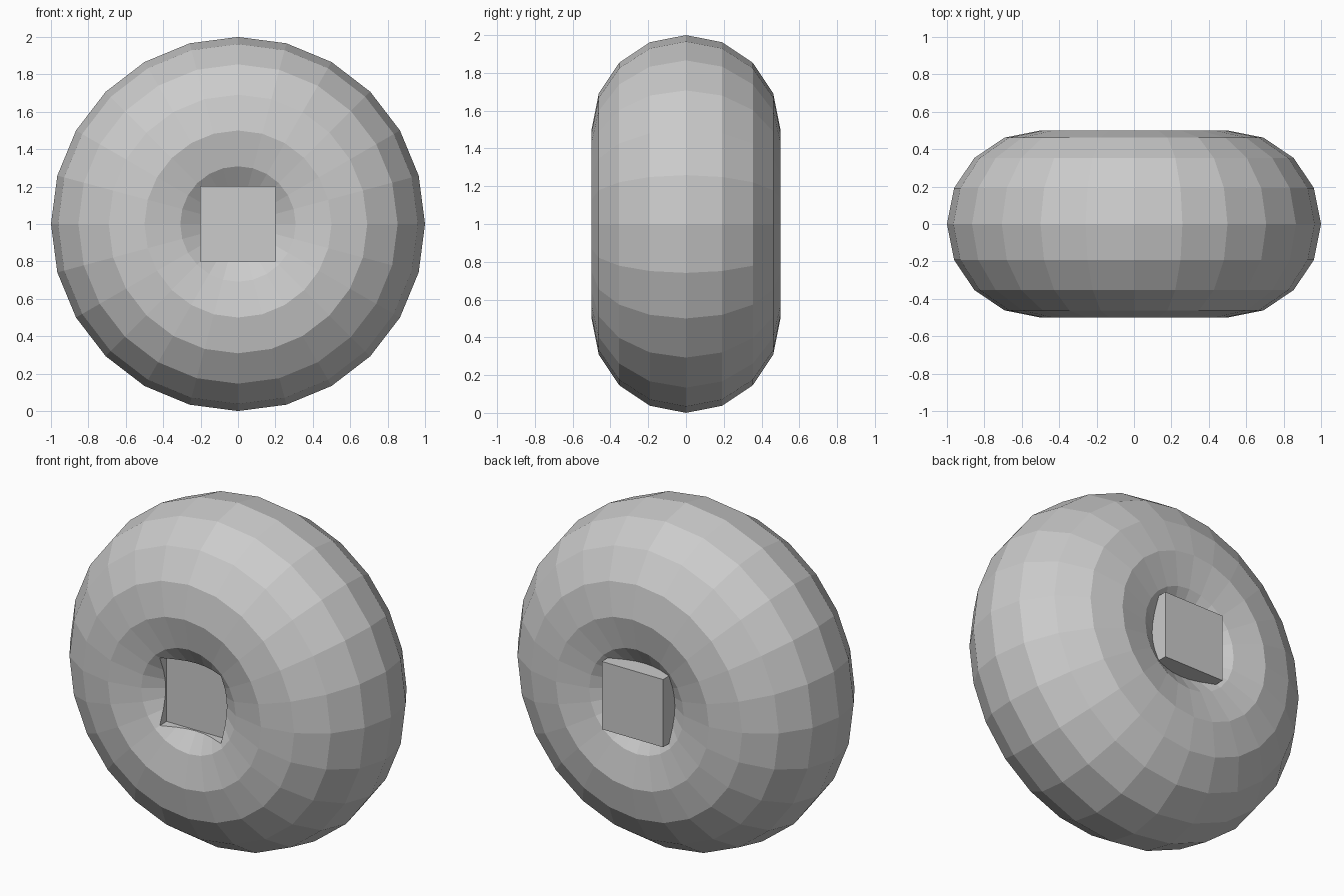
import bpy, bmesh
from math import pi

if "Cube" in bpy.data.objects:
    bpy.data.objects.remove(bpy.data.objects["Cube"])

def box(name, y0, y1):
    bpy.ops.mesh.primitive_cube_add(size=1, location=(0, (y0 + y1) / 2, 1))
    ob = bpy.context.object
    ob.name = name
    ob.scale = (0.4, y1 - y0, 0.4)
    bpy.ops.object.transform_apply(location=False, rotation=False, scale=True)
    return ob

# Ring whose hole closes to a point at the centre
bpy.ops.mesh.primitive_torus_add(major_segments=24, minor_segments=16,
                                 major_radius=0.5, minor_radius=0.5,
                                 location=(0, 0, 1), rotation=(pi / 2, 0, 0))
ring = bpy.context.object
ring.name = "ring"
bm = bmesh.new()
bm.from_mesh(ring.data)
bmesh.ops.remove_doubles(bm, verts=bm.verts, dist=1e-4)
bm.to_mesh(ring.data)
bm.free()

# Square hole through the middle
cutter = box("hole_cutter", -0.7, 0.7)
mod = ring.modifiers.new("square_hole", 'BOOLEAN')
mod.operation = 'DIFFERENCE'
mod.solver = 'EXACT'
mod.object = cutter
bpy.context.view_layer.objects.active = ring
bpy.ops.object.modifier_apply(modifier=mod.name)
bpy.data.objects.remove(cutter)

# Square plug: recessed at the front, protruding at the back
box("square_plug", -0.38, 0.5)
